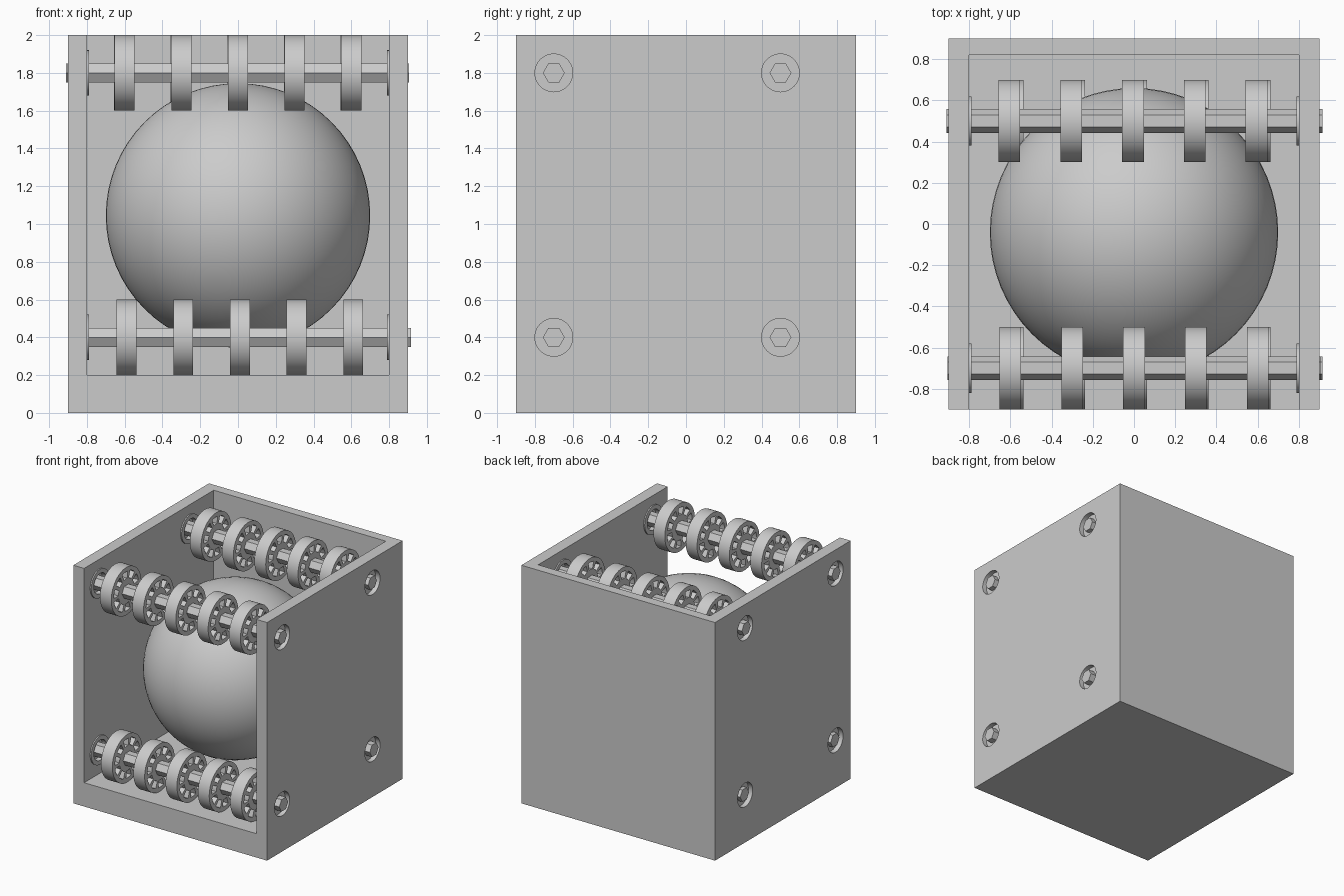
import bpy, bmesh
from math import sin, cos, tau
from mathutils import Vector, Matrix

if "Cube" in bpy.data.objects:
    bpy.data.objects.remove(bpy.data.objects["Cube"])

grey = bpy.data.materials.new("light_grey")
grey.use_nodes = True
GREY = (0.6, 0.6, 0.6, 1)
grey.diffuse_color = GREY
grey.node_tree.nodes["Principled BSDF"].inputs["Base Color"].default_value = GREY


def finish(name, bm, location=(0, 0, 0), smooth=True):
    bmesh.ops.recalc_face_normals(bm, faces=bm.faces)
    mesh = bpy.data.meshes.new(name)
    bm.to_mesh(mesh)
    bm.free()
    mesh.materials.append(grey)
    obj = bpy.data.objects.new(name, mesh)
    obj.location = location
    bpy.context.collection.objects.link(obj)
    if smooth:
        shade(obj)
    return obj


def shade(obj):
    bpy.ops.object.select_all(action='DESELECT')
    obj.select_set(True)
    bpy.context.view_layer.objects.active = obj
    bpy.ops.object.shade_smooth_by_angle()


def copy(name, source, location):
    obj = bpy.data.objects.new(name, source.data)
    obj.location = location
    bpy.context.collection.objects.link(obj)
    return obj


def box(bm, low, high):
    low, high = Vector(low), Vector(high)
    bmesh.ops.create_cube(bm, size=1, matrix=Matrix.Translation((low + high) / 2)
                          @ Matrix.Diagonal((*(high - low), 1)))


def around(x, radius, angle):
    return Vector((x, radius * cos(angle), radius * sin(angle)))


def prism(bm, radius, length, sides):
    # solid bar along x, centred on the origin
    face = bm.faces.new([bm.verts.new(around(-length / 2, radius, tau * i / sides))
                         for i in range(sides)])
    made = bmesh.ops.extrude_face_region(bm, geom=[face], use_keep_orig=True)["geom"]
    verts = [v for v in made if isinstance(v, bmesh.types.BMVert)]
    bmesh.ops.translate(bm, vec=(length, 0, 0), verts=verts)
    return list(face.verts) + verts


def cut(target, bm):
    cutter = finish("cutter", bm, smooth=False)
    cutter.hide_render = True
    mod = target.modifiers.new("cut", 'BOOLEAN')
    mod.operation, mod.solver, mod.object = 'DIFFERENCE', 'EXACT', cutter
    bpy.context.view_layer.objects.active = target
    bpy.ops.object.modifier_apply(modifier=mod.name)
    bpy.data.objects.remove(cutter)


# Axles: name, y, z, small sideways shift
AXLES = [("front_upper", -0.7, 1.8, 0), ("back_upper", 0.5, 1.8, -0.005),
         ("front_lower", -0.7, 0.4, 0.01), ("back_lower", 0.5, 0.4, 0.01)]

# Housing: open at the top and front, with axle holes through both sides
bm = bmesh.new()
box(bm, (-0.9, -0.9, 0), (0.9, 0.9, 2))
housing = finish("housing", bm, smooth=False)
bm = bmesh.new()
box(bm, (-0.8, -1.2, 0.2), (0.8, 0.82, 2.3))
cut(housing, bm)
bm = bmesh.new()
for _, y, z, _ in AXLES:
    bmesh.ops.translate(bm, vec=(0, y, z), verts=prism(bm, 0.1, 2.4, 48))
cut(housing, bm)
shade(housing)

# Ball
bm = bmesh.new()
bmesh.ops.create_uvsphere(bm, u_segments=64, v_segments=32, radius=0.7)
finish("ball", bm, (0, -0.04, 1.045))


def make_axle(name, location):
    bm = bmesh.new()
    prism(bm, 0.0577, 1.81, 6)
    return finish(name, bm, location, smooth=False)


def make_wheel(name, location):
    # hub and rim joined by ten short spokes
    radii, steps, width = (0.045, 0.105, 0.165, 0.2), 60, 0.105
    bm = bmesh.new()
    grid = [[bm.verts.new(around(-width / 2, r, tau * i / steps)) for i in range(steps)]
            for r in radii]
    for ring in range(3):
        for i in range(steps):
            if ring != 1 or i % 6 < 2:
                j = (i + 1) % steps
                bm.faces.new((grid[ring][i], grid[ring][j],
                              grid[ring + 1][j], grid[ring + 1][i]))
    made = bmesh.ops.extrude_face_region(bm, geom=bm.faces[:], use_keep_orig=True)["geom"]
    bmesh.ops.translate(bm, vec=(width, 0, 0),
                        verts=[v for v in made if isinstance(v, bmesh.types.BMVert)])
    return finish(name, bm, location)


def make_bearing(name, location, side):
    # flanged bush seated in the wall hole
    profile = [(0.83, 0.045), (0.83, 0.085), (0.79, 0.085), (0.79, 0.12),
               (0.8, 0.12), (0.8, 0.1), (0.86, 0.1), (0.86, 0.045)]
    bm = bmesh.new()
    verts = [bm.verts.new((side * x, r, 0)) for x, r in profile]
    edges = [bm.edges.new((verts[i - 1], verts[i])) for i in range(len(verts))]
    bmesh.ops.spin(bm, geom=verts + edges, cent=(0, 0, 0), axis=(1, 0, 0),
                   angle=tau, steps=48, use_merge=True)
    bmesh.ops.remove_doubles(bm, verts=bm.verts, dist=0.0001)
    return finish(name, bm, location)


# Axle sets: hexagonal bar, five wheels and two bearings each
axle = wheel = None
bearings = {}
for name, y, z, shift in AXLES:
    at = (shift, y, z)
    axle = copy(name + "_axle", axle, at) if axle else make_axle(name + "_axle", at)
    for n in range(5):
        at = ((n - 2) * 0.3 + shift, y, z)
        label = f"{name}_wheel_{n + 1}"
        wheel = copy(label, wheel, at) if wheel else make_wheel(label, at)
    for side, word in ((1, "left"), (-1, "right")):
        label = f"{name}_{word}_bearing"
        if side in bearings:
            copy(label, bearings[side], (0, y, z))
        else:
            bearings[side] = make_bearing(label, (0, y, z), side)
